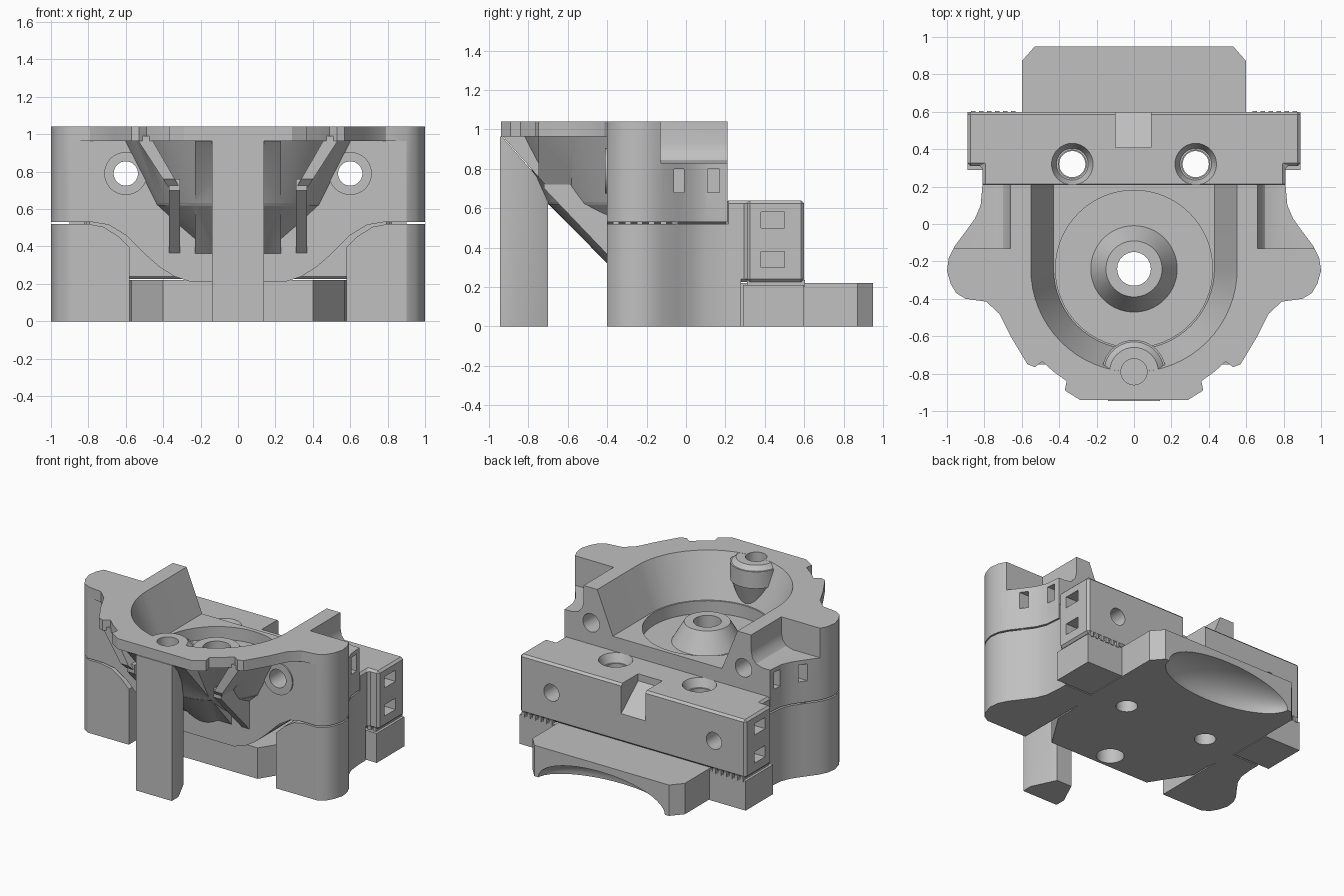
import bpy, bmesh, math
from mathutils import Matrix, Vector

old = bpy.data.objects.get("Cube")
if old:
    bpy.data.objects.remove(old, do_unlink=True)

grey = bpy.data.materials.new("plain grey")
grey.use_nodes = True
grey.diffuse_color = (0.53, 0.53, 0.53, 1)
grey.node_tree.nodes["Principled BSDF"].inputs["Base Color"].default_value = (0.53, 0.53, 0.53, 1)


def finish(name, bm):
    bmesh.ops.recalc_face_normals(bm, faces=bm.faces)
    mesh = bpy.data.meshes.new(name)
    bm.to_mesh(mesh)
    bm.free()
    mesh.materials.append(grey)
    obj = bpy.data.objects.new(name, mesh)
    bpy.context.collection.objects.link(obj)
    return obj


def prism(name, pts, axis, a, b):
    """Extrude a 2D outline along one axis from a to b."""
    place = {"x": lambda p, t: (t, p[0], p[1]),
             "y": lambda p, t: (p[0], t, p[1]),
             "z": lambda p, t: (p[0], p[1], t)}[axis]
    bm = bmesh.new()
    face = bm.faces.new([bm.verts.new(place(p, a)) for p in pts])
    ext = bmesh.ops.extrude_face_region(bm, geom=[face])
    moved = [v for v in ext["geom"] if isinstance(v, bmesh.types.BMVert)]
    bmesh.ops.translate(bm, verts=moved, vec=Vector(place((0, 0), b - a)))
    return finish(name, bm)


def box(name, x, y, z):
    return prism(name, [(x[0], y[0]), (x[1], y[0]), (x[1], y[1]), (x[0], y[1])], "z", *z)


def round_part(name, centre, a, b, r1, r2=None, axis="z", seg=64):
    """Cylinder or frustum spanning a to b along z or y."""
    bm = bmesh.new()
    bmesh.ops.create_cone(bm, cap_ends=True, segments=seg, radius1=r1,
                          radius2=r1 if r2 is None else r2, depth=b - a)
    if axis == "y":
        bm.transform(Matrix.Rotation(-math.pi / 2, 4, "X"))
        bm.transform(Matrix.Translation((centre[0], (a + b) / 2, centre[1])))
    else:
        bm.transform(Matrix.Translation((centre[0], centre[1], (a + b) / 2)))
    return finish(name, bm)


def mirrored(half):
    return half + [(-x, y) for x, y in reversed(half)]


def combine(obj, other, op="DIFFERENCE"):
    mod = obj.modifiers.new("cut", "BOOLEAN")
    mod.operation, mod.solver, mod.object = op, "EXACT", other
    bpy.context.view_layer.objects.active = obj
    bpy.ops.object.modifier_apply(modifier=mod.name)
    bpy.data.objects.remove(other, do_unlink=True)


MID = (0, -0.24)          # bowl axis
PIN = (0, -0.79)          # front pin boss
SCREWS = ((-0.33, 0.32), (0.33, 0.32))

# Main body: wing plan trimmed by the front section
wing = [(0.81, 0.21), (0.82, 0.1), (0.85, 0.03), (0.9, -0.04), (0.96, -0.12), (0.99, -0.18),
        (1, -0.25), (0.98, -0.32), (0.95, -0.37), (0.9, -0.4)]
body = prism("main_body", mirrored(wing + [(0.5, -0.4)]), "z", 0, 1.04)
section = [(1.1, 1.1), (1.1, 0.53), (0.78, 0.53), (0.69, 0.515), (0.6, 0.46),
           (0.5, 0.36), (0.42, 0.29), (0.34, 0.24), (0.25, 0.21)]
combine(body, prism("trim", mirrored(section), "y", -0.6, 0.5), "INTERSECT")

# Front rim plate, bowl shell and sloped spine
rim = [(0.9, -0.3), (0.9, -0.4), (0.79, -0.415), (0.72, -0.48), (0.66, -0.6), (0.57, -0.75),
       (0.53, -0.765), (0.49, -0.735), (0.43, -0.79), (0.36, -0.84), (0.37, -0.89), (0.29, -0.94)]
combine(body, prism("rim", mirrored(rim), "z", 0.965, 1.04), "UNION")
combine(body, round_part("shell", MID, 0.62, 1.0, 0.46, 0.64), "UNION")
combine(body, round_part("shell_base", MID, 0.3, 0.63, 0.14, 0.467), "UNION")
combine(body, box("back_trim", (-0.8, 0.8), (0.21, 0.6), (0.1, 1.2)))
slope = [(-0.935, 1.03), (-0.935, 0.97), (-0.39, 0.35), (-0.25, 0.35), (-0.25, 1.03)]
combine(body, prism("spine", slope, "x", -0.23, 0.23), "UNION")

# Slanted ribs and bolt bosses
for s in (-1, 1):
    rib = [(-0.72, 0.76), (-0.72, 0.7), (-0.39, 0.355), (-0.25, 0.36), (-0.25, 0.76)]
    combine(body, prism("rib", rib, "x", s * 0.31, s * 0.37), "UNION")
    brace = prism("brace", [(s * 0.315, 0.72), (s * 0.375, 0.72), (s * 0.55, 0.99),
                            (s * 0.47, 0.99)], "y", -0.75, -0.3)
    combine(brace, prism("brace_trim", slope, "x", -0.8, 0.8), "INTERSECT")
    combine(body, brace, "UNION")
    combine(body, round_part("boss", (s * 0.6, 0.79), -0.41, -0.3, 0.115, axis="y", seg=40), "UNION")

# Bowl cavity with its open back
combine(body, round_part("cone_cut", MID, 0.74, 1.06, 0.43, 0.56))
combine(body, prism("channel_cut", [(-0.43, 0.74), (0.43, 0.74), (0.56, 1.06), (-0.56, 1.06)],
                    "y", MID[1], 0.4))
combine(body, round_part("bowl_cut", MID, 0.65, 0.9, 0.42))
combine(body, round_part("hub", MID, 0.6, 0.79, 0.26, 0.15), "UNION")

# Pin boss flush with the rim, kept above the sloped underside
for a, b, r1, r2 in ((0.7, 0.9, 0.1, 0.165), (0.89, 1.01, 0.17, 0.17), (1.0, 1.039, 0.17, 0.13)):
    pin = round_part("pin_boss", PIN, a, b, r1, r2, seg=40)
    keep = [(-0.9, 1.2), (-0.9, 0.945), (-0.5, 0.49), (-0.5, 1.2)]
    combine(pin, prism("pin_trim", keep, "x", -0.5, 0.5), "INTERSECT")
    combine(body, pin, "UNION")
combine(body, round_part("pin_cut", PIN, 0.93, 1.1, 0.07, seg=32))
combine(body, round_part("shaft_cut", MID, 0.1, 0.9, 0.09, seg=40))

# Side ledges, bolt holes and side slots
for s in (-1, 1):
    ledge = [(0.66, 1.1), (0.66, 0.93), (0.67, 0.88), (0.7, 0.845), (0.75, 0.83), (1.1, 0.83), (1.1, 1.1)]
    combine(body, prism("ledge_cut", [(s * x, z) for x, z in ledge], "y", -0.13, 0.4))
    combine(body, round_part("bolt_cut", (s * 0.6, 0.79), -0.8, 0.5, 0.065, axis="y", seg=32))
    for y0, y1 in ((-0.06, -0.01), (0.11, 0.17)):
        combine(body, box("slot_cut", sorted((s * 0.76, s * 1.1)), (y0, y1), (0.68, 0.8)))

# Rear clamp block
clamp = prism("rear_clamp", mirrored([(0.89, 0.6), (0.89, 0.31), (0.81, 0.31), (0.81, 0.2)]),
              "z", 0.225, 0.64)
bev = clamp.modifiers.new("edge", "BEVEL")
bev.width, bev.segments = 0.015, 1
bpy.context.view_layer.objects.active = clamp
bpy.ops.object.modifier_apply(modifier=bev.name)
notch = [(0.41, 0.7), (0.41, 0.59), (0.61, 0.42), (0.61, 0.7)]
combine(clamp, prism("notch_cut", notch, "x", -0.1, 0.09))
for x, y in SCREWS:
    combine(clamp, round_part("screw_cut", (x, y), 0.1, 0.8, 0.075, seg=32))
    combine(clamp, round_part("head_cut", (x, y), 0.58, 0.66, 0.085, 0.12, seg=32))
for s in (-1, 1):
    combine(clamp, round_part("back_cut", (s * 0.64, 0.43), 0.35, 0.8, 0.06, axis="y", seg=32))
    for z in (0.3, 0.5):
        combine(clamp, box("window_cut", sorted((s * 0.8, s * 1)), (0.38, 0.5), (z, z + 0.08)))

# Base plate with screw holes and scooped rear underside
base = prism("base_plate", mirrored([(0.53, 0.95), (0.6, 0.87), (0.6, 0.3), (0.57, 0.05),
                                     (0.57, -0.08), (0.4, -0.35)]), "z", 0, 0.22)
for x, y in SCREWS:
    combine(base, round_part("screw_cut", (x, y), -0.1, 0.4, 0.07, seg=32))
combine(base, round_part("shaft_cut", MID, -0.1, 0.4, 0.09, seg=40))
bm = bmesh.new()
bmesh.ops.create_uvsphere(bm, u_segments=48, v_segments=24, radius=1)
bm.transform(Matrix.Translation((0, 0.96, 0)) @ Matrix.Diagonal((0.5, 0.24, 0.17, 1)))
combine(base, finish("scoop", bm))

# Wing supports, clamp supports and break-away teeth
parts = [body, clamp, base]
for s, side in ((1, "left"), (-1, "right")):
    plan = [(0.58, 0.28), (0.81, 0.28)] + wing + [(0.58, -0.4)]
    post = prism(side + "_wing_support", [(s * x, y) for x, y in plan], "z", 0, 0.6)
    arch = [(0.5, -0.1), (1.1, -0.1), (1.1, 0.52), (0.8, 0.52), (0.72, 0.505),
            (0.64, 0.455), (0.57, 0.385), (0.5, 0.3)]
    combine(post, prism("arch", [(s * x, z) for x, z in arch], "y", -0.6, 0.5), "INTERSECT")
    parts += [post, box(side + "_clamp_support", sorted((s * 0.605, s * 0.89)), (0.29, 0.6), (0, 0.21))]
    for i in range(6):
        y = -0.37 + i * 0.06
        box(side + "_wing_tooth", sorted((s * 0.82, s * 0.9)), (y, y + 0.03), (0.51, 0.535))
        x = s * (0.645 + i * 0.043)
        box(side + "_clamp_tooth", (x - 0.012, x + 0.012), (0.31, 0.605), (0.2, 0.235))

# Front pillar with slanted top
pillar = prism("front_pillar", mirrored([(0.06, -0.7), (0.14, -0.87), (0.14, -0.945)]), "z", 0, 1.1)
top = [(-1, -0.1), (-0.6, -0.1), (-0.6, 0.58), (-0.935, 0.965), (-1, 0.965)]
combine(pillar, prism("slant", top, "x", -0.5, 0.5), "INTERSECT")
parts.append(pillar)

# Smooth the round surfaces
bpy.ops.object.select_all(action="DESELECT")
for obj in parts:
    obj.select_set(True)
bpy.context.view_layer.objects.active = body
bpy.ops.object.shade_smooth_by_angle(angle=math.radians(30))
